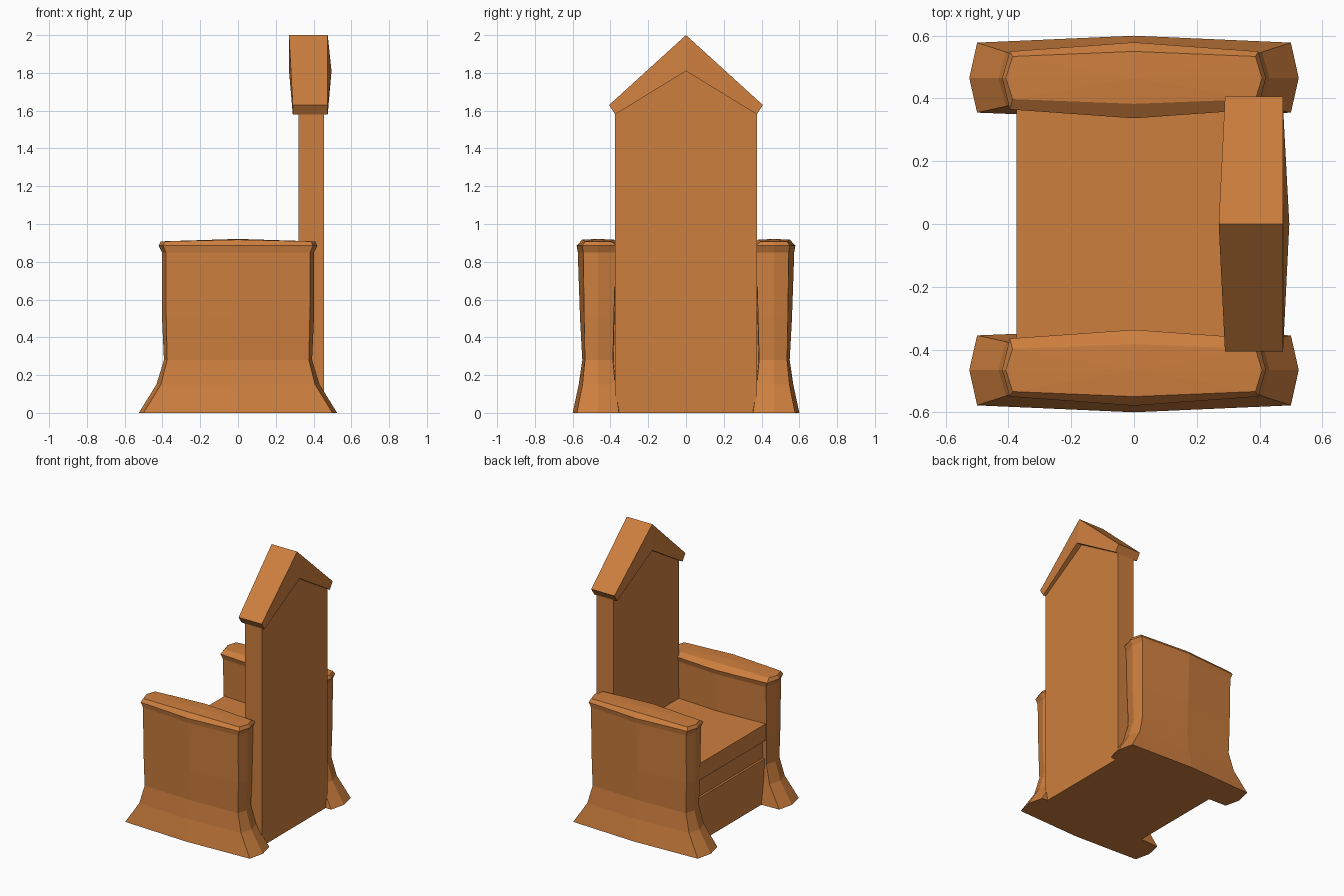
import bpy, bmesh

if "Cube" in bpy.data.objects:
    bpy.data.objects.remove(bpy.data.objects["Cube"])

mat = bpy.data.materials.new("orange_wood")
mat.diffuse_color = (0.61, 0.21, 0.048, 1)
mat.use_nodes = True
mat.node_tree.nodes["Principled BSDF"].inputs["Base Color"].default_value = mat.diffuse_color


def finish(name, bm):
    bmesh.ops.recalc_face_normals(bm, faces=bm.faces)
    me = bpy.data.meshes.new(name)
    bm.to_mesh(me)
    bm.free()
    me.materials.append(mat)
    ob = bpy.data.objects.new(name, me)
    bpy.context.collection.objects.link(ob)
    return ob


def loft(name, rings, tip=None):
    """Skin a list of equal-length point rings, closing both ends."""
    bm = bmesh.new()
    vs = [[bm.verts.new(p) for p in r] for r in rings]
    n = len(vs[0])
    for a, b in zip(vs, vs[1:]):
        for i in range(n):
            j = (i + 1) % n
            bm.faces.new((a[i], a[j], b[j], b[i]))
    bm.faces.new(vs[0])
    if tip:
        t = bm.verts.new(tip)
        for i in range(n):
            bm.faces.new((vs[-1][i], vs[-1][(i + 1) % n], t))
    else:
        bm.faces.new(vs[-1])
    return finish(name, bm)


def box(name, x0, x1, y, z0, z1):
    rect = [(x0, -y), (x1, -y), (x1, y), (x0, y)]
    return loft(name, [[(a, b, z) for a, b in rect] for z in (z0, z1)])


# Flared armrests: eight-sided rings
# z, end x, corner x, outer mid y, outer corner y, inner corner y, inner mid y
levels = [
    (0.00, 0.525, 0.500, 0.600, 0.578, 0.355, 0.335),
    (0.15, 0.432, 0.408, 0.568, 0.548, 0.375, 0.358),
    (0.28, 0.392, 0.375, 0.549, 0.535, 0.387, 0.372),
    (0.50, 0.402, 0.380, 0.561, 0.539, 0.382, 0.360),
    (0.85, 0.403, 0.382, 0.573, 0.544, 0.372, 0.350),
    (0.885, 0.420, 0.396, 0.579, 0.550, 0.365, 0.337),
    (0.908, 0.408, 0.387, 0.550, 0.534, 0.398, 0.383),
]
for side, s in (("left", -1), ("right", 1)):
    rings = []
    for z, xe, xc, om, oc, ic, im in levels:
        crown = 0.009 if z > 0.9 else 0
        rings.append([(-xc, s * ic, z), (-xe, s * 0.465, z), (-xc, s * oc, z),
                      (0, s * om, z + crown), (xc, s * oc, z), (xe, s * 0.465, z),
                      (xc, s * ic, z), (0, s * im, z + crown)])
    loft(side + "_armrest", rings, tip=(0, s * 0.465, 0.921))

# Seat slab over a stepped base
box("seat", -0.375, 0.33, 0.385, 0.46, 0.58)
box("base_upper", -0.345, 0.33, 0.385, 0.32, 0.46)
box("base_lower", -0.36, 0.33, 0.385, 0.0, 0.32)

# Tall backrest with a gabled top
gable = [(-0.375, 0), (0.375, 0), (0.375, 1.59), (0, 1.83), (-0.375, 1.59)]
loft("backrest", [[(x, y, z) for y, z in gable] for x in (0.32, 0.455)])

# Chevron roof over the backrest: inner and outer points per station along y
roof = []
for y_out, z_out, y_in, z_in, front, front_in, back_in in (
        (-0.407, 1.63, -0.375, 1.58, 0.29, 0.29, 0.475),
        (0, 2.0, 0, 1.81, 0.27, 0.27, 0.495),
        (0.407, 1.63, 0.375, 1.58, 0.29, 0.29, 0.475)):
    roof.append([(front, y_out, z_out), (0.475, y_out, z_out),
                 (back_in, y_in, z_in), (front_in, y_in, z_in)])
loft("backrest_crest", roof)
